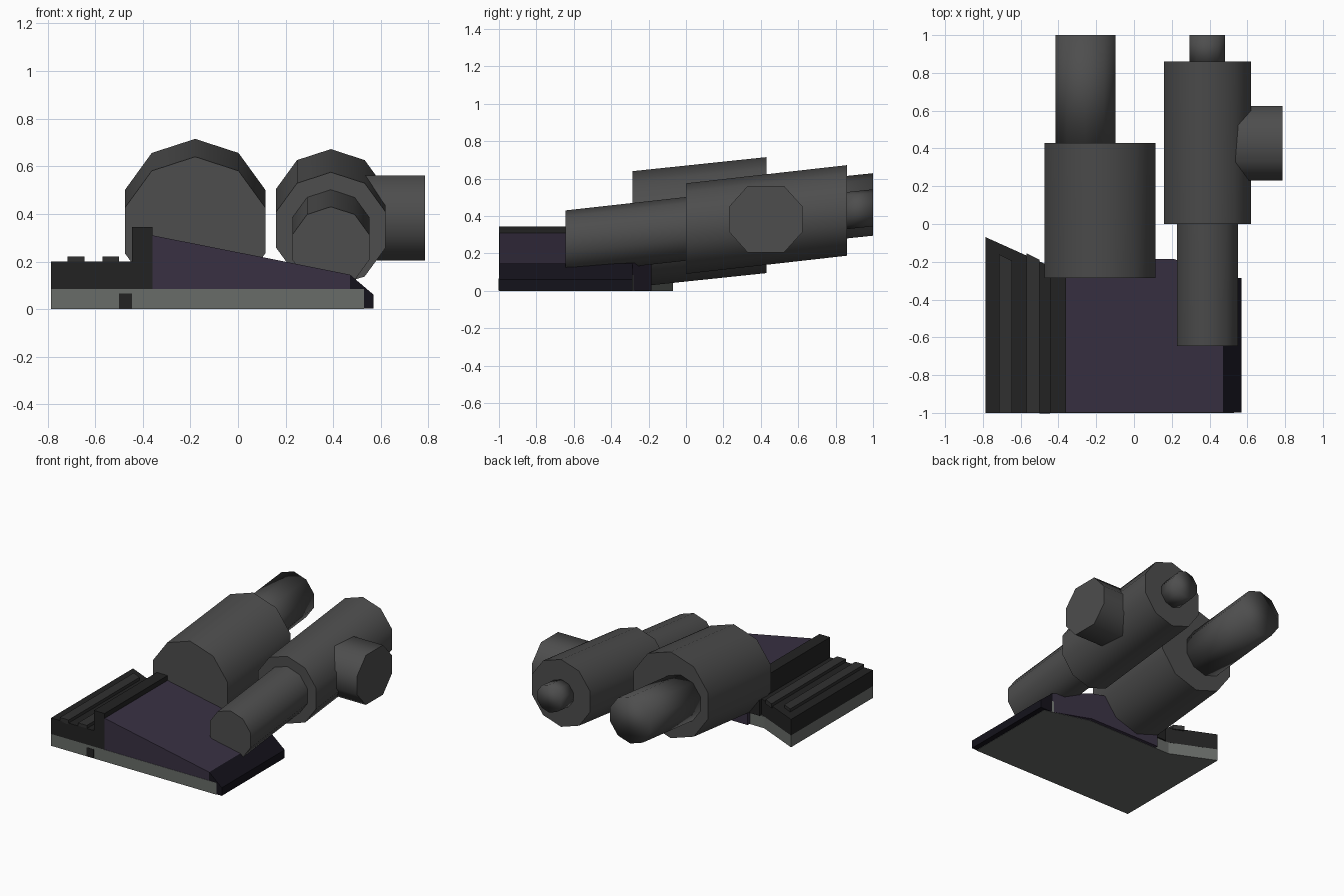
import bpy, bmesh, math

if "Cube" in bpy.data.objects:
    bpy.data.objects.remove(bpy.data.objects["Cube"])


def material(name, r, g, b):
    m = bpy.data.materials.new(name)
    m.diffuse_color = (r, g, b, 1)
    m.use_nodes = True
    m.node_tree.nodes["Principled BSDF"].inputs["Base Color"].default_value = m.diffuse_color
    return m


STEEL = material("steel_grey", 0.075, 0.075, 0.075)
BLACK = material("black", 0.016, 0.016, 0.016)
RIB = material("rib_grey", 0.03, 0.03, 0.03)
PURPLE = material("dark_purple", 0.04, 0.03, 0.055)
NIGHT = material("night_purple", 0.007, 0.006, 0.011)
PLATE = material("plate_grey", 0.14, 0.15, 0.14)


def loft(name, start, end, mat, smooth=None):
    """Solid between two matching rings of points."""
    bm = bmesh.new()
    a = [bm.verts.new(p) for p in start]
    b = [bm.verts.new(p) for p in end]
    n = len(a)
    bm.faces.new(a)
    bm.faces.new(b[::-1])
    for i in range(n):
        j = (i + 1) % n
        bm.faces.new((a[j], a[i], b[i], b[j]))
    bmesh.ops.recalc_face_normals(bm, faces=bm.faces)
    me = bpy.data.meshes.new(name)
    bm.to_mesh(me)
    bm.free()
    me.materials.append(mat)
    ob = bpy.data.objects.new(name, me)
    bpy.context.collection.objects.link(ob)
    if smooth:
        bpy.ops.object.select_all(action='DESELECT')
        bpy.context.view_layer.objects.active = ob
        ob.select_set(True)
        bpy.ops.object.shade_smooth_by_angle(angle=math.radians(smooth))
    return ob


def slab(name, outline, z0, z1, mat):
    return loft(name, [(x, y, z0) for x, y in outline],
                [(x, y, z1) for x, y in outline], mat)


def tube(name, x, r, y0, y1, z0, z1, smooth=40):
    """Ten-sided tube rising towards the back, with upright ends."""
    ang = [math.pi / 2 + i * math.tau / 10 for i in range(10)]

    def ring(y, z):
        return [(x + r * math.cos(t), y, z + r * math.sin(t)) for t in ang]
    return loft(name, ring(y0, z0), ring(y1, z1), STEEL, smooth)


# Left barrel: wide sleeve and narrower rear tube
tube("left_sleeve", -0.18, 0.31, -0.285, 0.43, 0.33, 0.405)
tube("left_rear_tube", -0.257, 0.167, 0.40, 1.0, 0.40, 0.462, 100)

# Right barrel: front tube, sleeve and rear tip
tube("right_front_tube", 0.39, 0.17, -0.645, 0.03, 0.26, 0.335)
tube("right_sleeve", 0.39, 0.242, 0.0, 0.86, 0.333, 0.43)
tube("right_rear_tip", 0.387, 0.099, 0.84, 1.0, 0.427, 0.444, 100)

# Eight-sided knob on the right sleeve
knob = [(0.197, 0.067), (0.097, 0.178), (-0.097, 0.178), (-0.197, 0.067),
        (-0.197, -0.067), (-0.097, -0.178), (0.097, -0.178), (0.197, -0.067)]
loft("side_knob", [(0.5, 0.427 + y, 0.383 + z) for y, z in knob],
     [(0.785, 0.427 + y, 0.383 + z) for y, z in knob], STEEL, 50)

# Base plate with angled rear edge
slab("base_plate", [(-0.785, -1), (0.53, -1), (0.53, -0.30), (0.2, -0.21),
                    (-0.475, -0.21), (-0.785, -0.07)], 0, 0.085, PLATE)

# Purple sloping body: (x, back y, top z)
cols = [(-0.36, -0.185, 0.31), (0.21, -0.185, 0.197), (0.47, -0.285, 0.145)]


def body_ring(front):
    top = [(x, -0.998 if front else y, z) for x, y, z in cols]
    return top + [(x, y, 0.002) for x, y, z in reversed(top)]


loft("sloped_body", body_ring(True), body_ring(False), PURPLE)

# Bevelled rail along the right edge
rail = [(0.47, 0.002), (0.47, 0.145), (0.57, 0.06), (0.57, 0.002)]
loft("right_rail", [(x, -0.998, z) for x, z in rail],
     [(x, -0.285, z) for x, z in rail], NIGHT)

# Upright wall between body and side shelf, with its foot
slab("upright_wall", [(-0.445, -1), (-0.36, -1), (-0.36, -0.2), (-0.445, -0.2)],
     0.085, 0.345, BLACK)
slab("wall_foot", [(-0.5, -1.002), (-0.445, -1.002), (-0.445, -0.9), (-0.5, -0.9)],
     0.002, 0.065, BLACK)

# Left shelf with two long ribs
slab("side_shelf", [(-0.785, -1), (-0.445, -1), (-0.445, -0.223), (-0.785, -0.07)],
     0.085, 0.2, BLACK)
for i, (x, y) in enumerate([(-0.715, -0.16), (-0.57, -0.155)]):
    slab(f"shelf_rib_{i + 1}", [(x, -1), (x + 0.07, -1), (x + 0.07, y - 0.035), (x, y)],
         0.19, 0.222, RIB)
